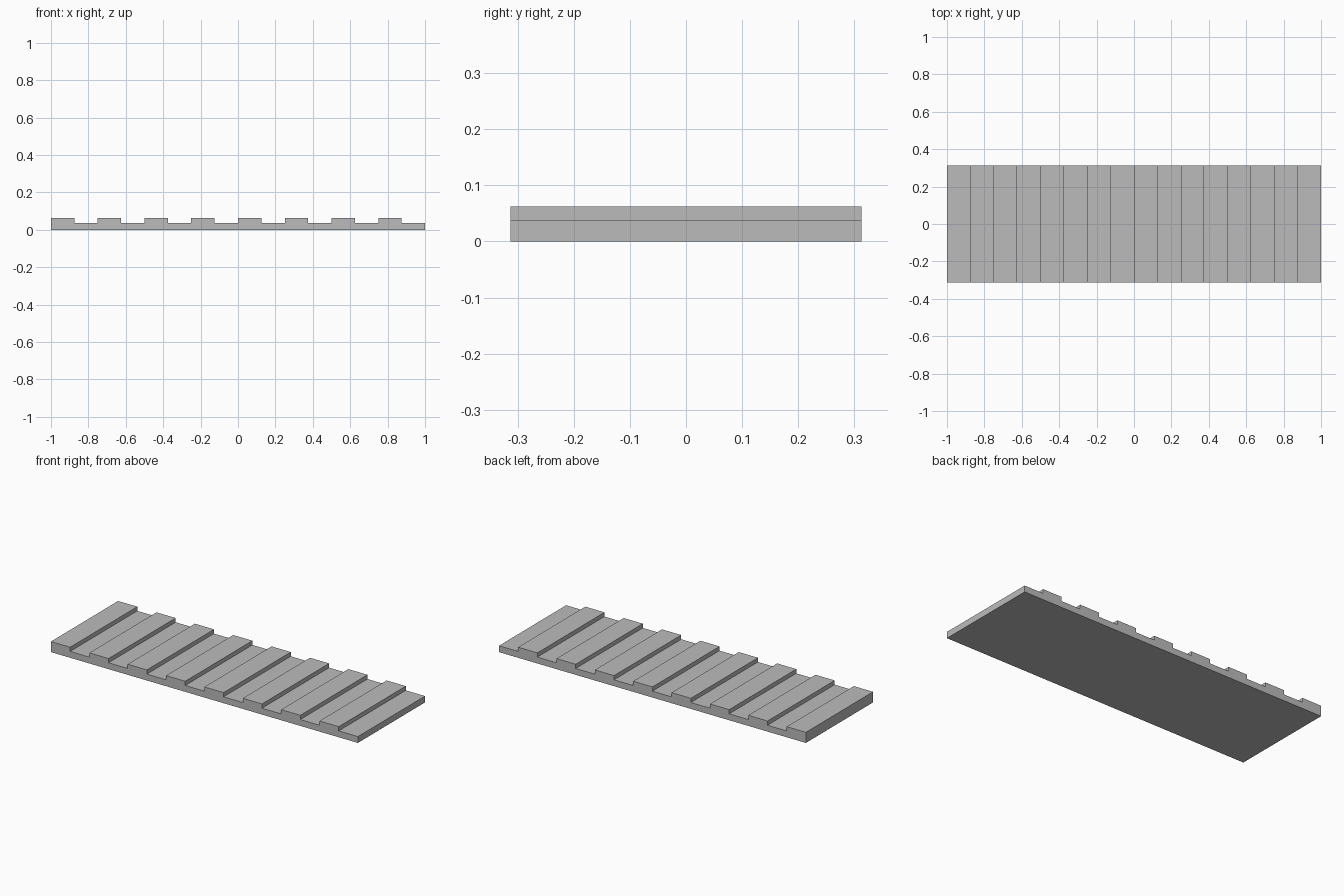
import bpy
import bmesh

if "Cube" in bpy.data.objects:
    bpy.data.objects.remove(bpy.data.objects["Cube"])

HALF_LENGTH, HALF_WIDTH = 1.0, 0.3125
BASE_TOP, RIB_TOP = 0.0375, 0.0625
RIB_COUNT = 8
PITCH = 2 * HALF_LENGTH / RIB_COUNT

# Plain grey material
grey = bpy.data.materials.new("plain_grey")
grey.use_nodes = True
colour = (0.5, 0.5, 0.5, 1)
grey.diffuse_color = colour
grey.node_tree.nodes["Principled BSDF"].inputs["Base Color"].default_value = colour

# Stepped side profile: flat underside, then a rib and a groove per pitch
profile = [(HALF_LENGTH, 0), (-HALF_LENGTH, 0)]
for i in range(RIB_COUNT):
    start = -HALF_LENGTH + i * PITCH
    middle, end = start + PITCH / 2, start + PITCH
    profile += [(start, RIB_TOP), (middle, RIB_TOP), (middle, BASE_TOP), (end, BASE_TOP)]

# Extrude the profile across the width
bm = bmesh.new()
side = bm.faces.new([bm.verts.new((x, -HALF_WIDTH, z)) for x, z in profile])
extruded = bmesh.ops.extrude_face_region(bm, geom=[side], use_keep_orig=True)
moved = [v for v in extruded["geom"] if isinstance(v, bmesh.types.BMVert)]
bmesh.ops.translate(bm, verts=moved, vec=(0, 2 * HALF_WIDTH, 0))
bmesh.ops.recalc_face_normals(bm, faces=bm.faces)

mesh = bpy.data.meshes.new("ribbed_plate")
bm.to_mesh(mesh)
bm.free()
mesh.materials.append(grey)
plate = bpy.data.objects.new("ribbed_plate", mesh)
bpy.context.collection.objects.link(plate)
